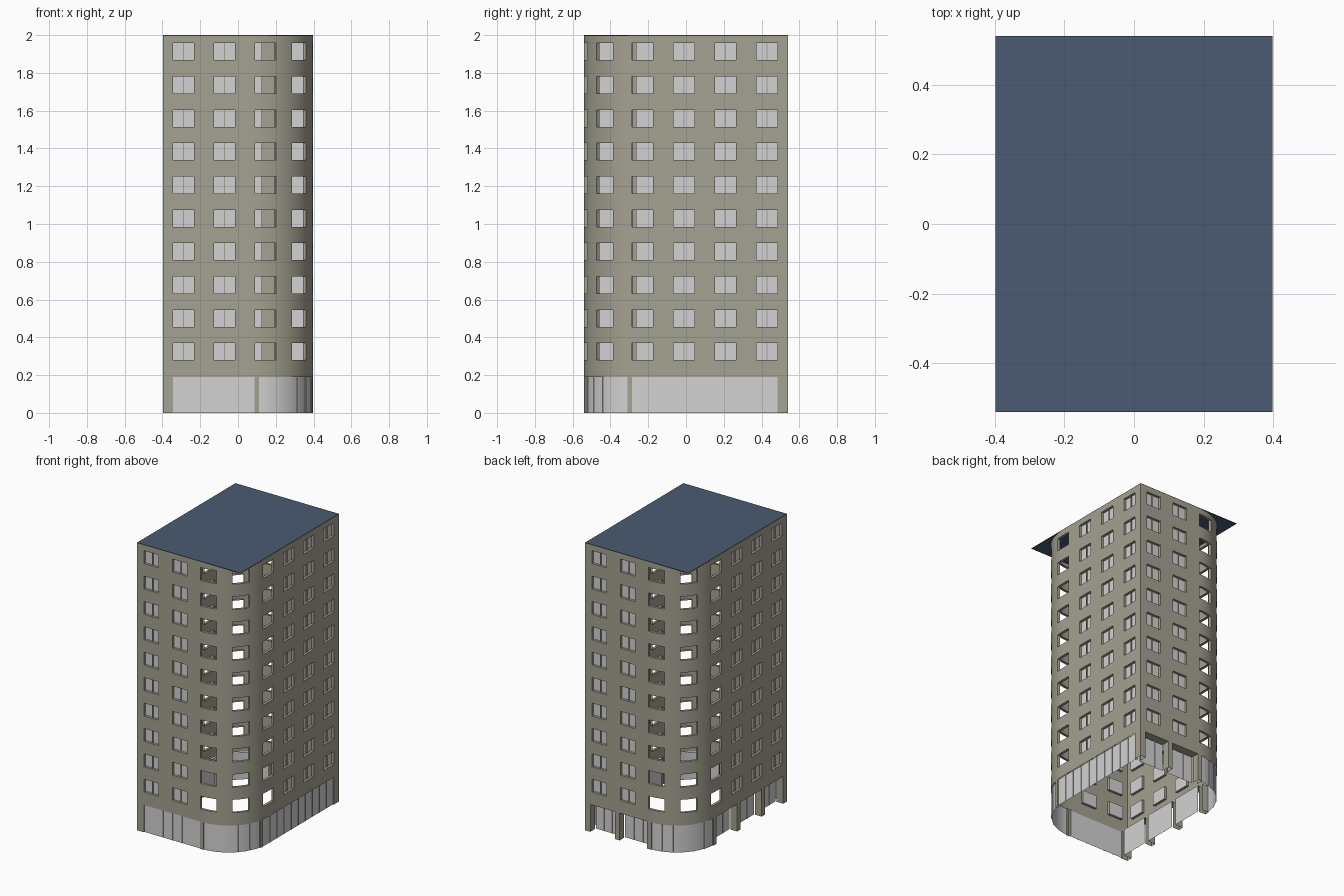
import bpy, bmesh, math
from mathutils import Vector

if "Cube" in bpy.data.objects:
    bpy.data.objects.remove(bpy.data.objects["Cube"])

HX, HY, R = 0.3975, 0.54, 0.30
L1 = 2 * HX - R                  # straight front run
LA = R * math.pi / 2             # rounded corner run
L2 = 2 * HY - R                  # straight side run
TOTAL = L1 + LA + L2
Z_BASE, Z_TOP = 0.19, 1.996


def material(name, col):
    m = bpy.data.materials.new(name)
    m.diffuse_color = (*col, 1)
    m.use_nodes = True
    m.node_tree.nodes["Principled BSDF"].inputs["Base Color"].default_value = m.diffuse_color
    return m


WALL = material("beige wall", (0.375, 0.36, 0.285))
GLASS = material("pale glass", (0.65, 0.65, 0.65))
ROOF = material("slate blue roof", (0.069, 0.105, 0.17))


def outline(s, d, half):
    """Point at length s along half the outline, moved inward by d."""
    if s <= L1:
        x, y = -HX + s, -HY + d
    elif s <= L1 + LA:
        a = (s - L1) / R
        x = HX - R + (R - d) * math.sin(a)
        y = -HY + R - (R - d) * math.cos(a)
    else:
        x, y = HX - d, -HY + R + (s - L1 - LA)
    return (-x, -y) if half else (x, y)


def cuts(s0, s1):
    """Lengths between s0 and s1, with extra steps on the rounded corner."""
    arc = [L1 + LA * i / 24 for i in range(25)]
    return [s0] + [a for a in arc if s0 + 1e-4 < a < s1 - 1e-4] + [s1]


class Part:
    def __init__(self, name, mat):
        self.name, self.mat, self.bm = name, mat, bmesh.new()

    def quad(self, pts):
        self.bm.faces.new([self.bm.verts.new(p) for p in pts])

    def pt(self, s, d, z, half):
        return (*outline(s, d, half), z)

    def upright(self, s0, s1, z0, z1, d, half):
        c = cuts(s0, s1)
        for a, b in zip(c, c[1:]):
            self.quad([self.pt(a, d, z0, half), self.pt(b, d, z0, half),
                       self.pt(b, d, z1, half), self.pt(a, d, z1, half)])

    def level(self, s0, s1, z, d0, d1, half):
        c = cuts(s0, s1)
        for a, b in zip(c, c[1:]):
            self.quad([self.pt(a, d0, z, half), self.pt(b, d0, z, half),
                       self.pt(b, d1, z, half), self.pt(a, d1, z, half)])

    def cheek(self, s, z0, z1, d0, d1, half):
        self.quad([self.pt(s, d0, z0, half), self.pt(s, d1, z0, half),
                   self.pt(s, d1, z1, half), self.pt(s, d0, z1, half)])

    def bar(self, s0, s1, z0, z1, d0, d1, half):
        self.upright(s0, s1, z0, z1, d0, half)
        for s in (s0, s1):
            self.cheek(s, z0, z1, d0, d1, half)

    def finish(self):
        bmesh.ops.remove_doubles(self.bm, verts=self.bm.verts, dist=1e-5)
        bmesh.ops.recalc_face_normals(self.bm, faces=self.bm.faces)
        for f in self.bm.faces:
            f.smooth = True
        me = bpy.data.meshes.new(self.name)
        self.bm.to_mesh(me)
        self.bm.free()
        me.set_sharp_from_angle(angle=math.radians(30))
        me.materials.append(self.mat)
        bpy.context.collection.objects.link(bpy.data.objects.new(self.name, me))


# window layout: eight columns per half outline, ten storeys
W, H, REVEAL = 0.112, 0.09, 0.018
COLS = [0.0525, 0.27, 0.4875, 0.70, 0.919, 1.139, 1.359, 1.579]
OPEN = {2, 3, 4}                 # unglazed columns round the corner
ROWS = [0.279 + 0.1765 * i for i in range(10)]

wall = Part("tower_wall", WALL)
reveal = Part("window_reveals", WALL)
frame = Part("window_mullions", WALL)
pane = Part("window_panes", GLASS)

s_edges = sorted({0.0, TOTAL, *COLS, *(c + W for c in COLS)})
s_all = sorted({x for a, b in zip(s_edges, s_edges[1:]) for x in cuts(a, b)})
z_all = sorted({Z_BASE, Z_TOP, *ROWS, *(z + H for z in ROWS)})

for half in (0, 1):
    # wall sheet with window openings left out
    for a, b in zip(s_all, s_all[1:]):
        for z0, z1 in zip(z_all, z_all[1:]):
            s, z = (a + b) / 2, (z0 + z1) / 2
            if any(c < s < c + W for c in COLS) and any(r < z < r + H for r in ROWS):
                continue
            wall.quad([wall.pt(a, 0, z0, half), wall.pt(b, 0, z0, half),
                       wall.pt(b, 0, z1, half), wall.pt(a, 0, z1, half)])
    # reveals, panes and centre mullions
    for i, c in enumerate(COLS):
        for z in ROWS:
            for s in (c, c + W):
                reveal.cheek(s, z, z + H, 0, REVEAL, half)
            for zz in (z, z + H):
                reveal.level(c, c + W, zz, 0, REVEAL, half)
            if i not in OPEN:
                m = c + W / 2
                pane.upright(c, c + W, z, z + H, REVEAL, half)
                frame.bar(m - 0.003, m + 0.003, z, z + H, REVEAL - 0.006, REVEAL, half)
for p in (wall, reveal, frame, pane):
    p.finish()

# ground floor: flush shopfront in front, recessed bays with piers behind
shop = Part("shopfront_glass", GLASS)
bars = Part("shopfront_bars", GLASS)
pier = Part("ground_piers", WALL)
soffit = Part("bay_soffits", WALL)


def glazing(s0, s1, d, half):
    shop.upright(s0, s1, 0, Z_BASE, d, half)
    n = max(1, round((s1 - s0) / 0.074))
    for k in range(1, n):
        s = s0 + (s1 - s0) * k / n
        bars.bar(s - 0.002, s + 0.002, 0, Z_BASE, d - 0.004, d, half)


def add_piers(spans, depth, half):
    for s0, s1 in spans:
        pier.bar(s0, s1, 0, Z_BASE, 0, depth, half)


front = [(0, 0.0525), (0.485, 0.51), (0.895, 0.92), (TOTAL - 0.055, TOTAL)]
back = [(0, 0.04), (0.23, 0.265), (0.475, 0.51), (0.94, 0.975),
        (1.20, 1.235), (1.47, 1.505), (TOTAL - 0.04, TOTAL)]
add_piers(front, 0.02, 0)
add_piers(back, 0.05, 1)
for a, b in zip(front, front[1:]):
    glazing(a[1], b[0], 0.006, 0)
for a, b in zip(back, back[1:]):
    curved = a[1] > L1 and b[0] < L1 + LA
    d = 0.006 if curved else 0.06
    glazing(a[1], b[0], d, 1)
    if not curved:
        soffit.level(a[1], b[0], Z_BASE, 0, d, 1)
for p in (shop, bars, pier, soffit):
    p.finish()

# rectangular roof slab overhanging both rounded corners
bpy.ops.mesh.primitive_cube_add(size=1, location=(0, 0, 1.998))
roof = bpy.context.object
roof.name = "roof_slab"
roof.scale = (2 * HX, 2 * HY, 0.004)
roof.data.materials.append(ROOF)
